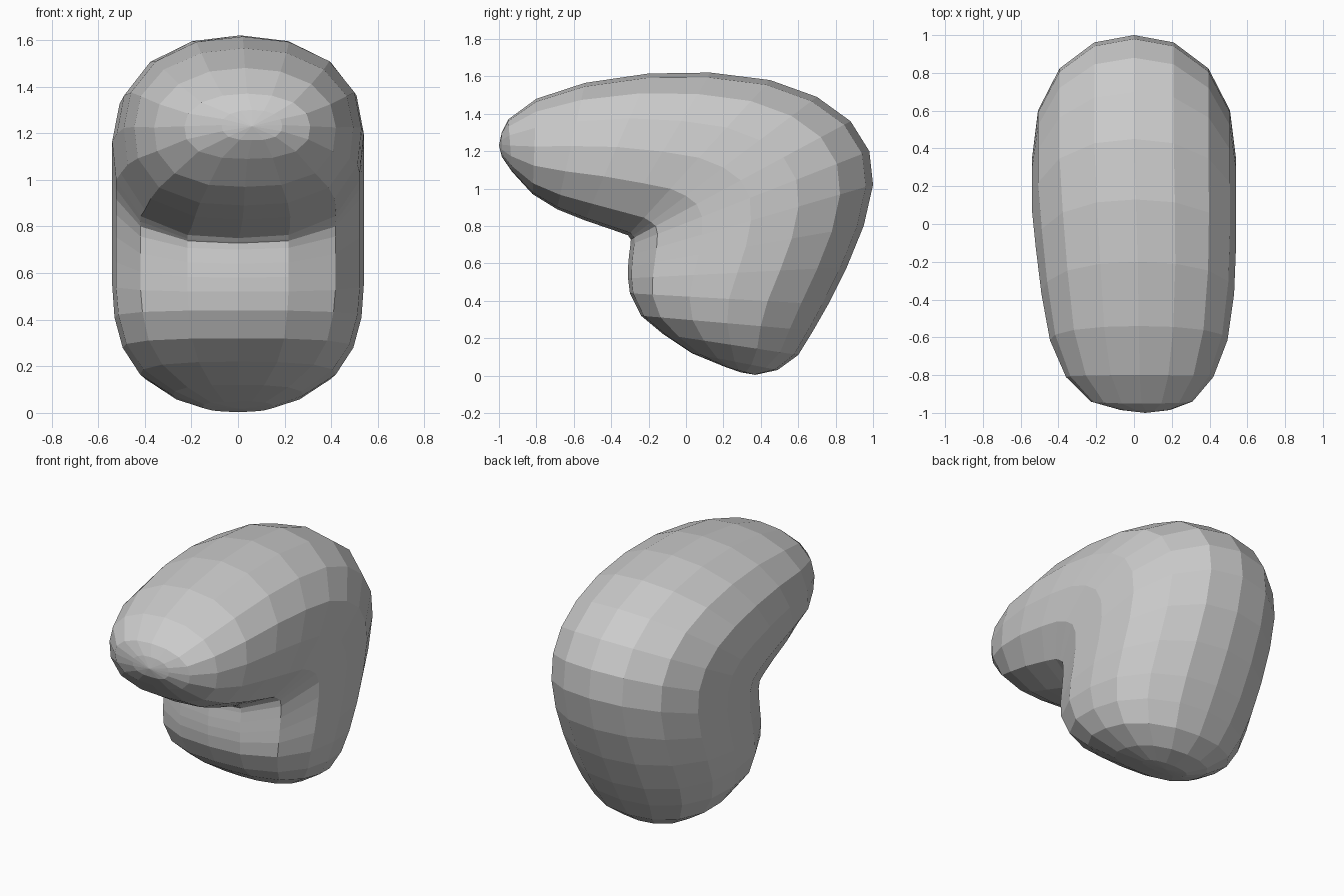
import bpy, bmesh
from math import sin, cos, tau
from mathutils import Vector

if "Cube" in bpy.data.objects:
    bpy.data.objects.remove(bpy.data.objects["Cube"])

SIDES = 16
# cross-sections along the bend: inner (y, z), outer (y, z), half width, x shift
STATIONS = [
    (-.985, 1.17, -.985, 1.30, .13, .06),
    (-.93, 1.09, -.95, 1.37, .27, .04),
    (-.82, .97, -.80, 1.48, .39, .03),
    (-.69, .89, -.54, 1.565, .47, .025),
    (-.54, .83, -.20, 1.615, .51, .02),
    (-.38, .775, .13, 1.62, .53, .01),
    (-.31, .75, .45, 1.58, .54, 0),
    (-.30, .735, .70, 1.49, .54, 0),
    (-.295, .728, .88, 1.36, .54, 0),
    (-.297, .70, .98, 1.20, .54, 0),
    (-.305, .64, 1.0, 1.02, .54, 0),
    (-.31, .58, .95, .80, .54, 0),
    (-.31, .52, .86, .58, .54, 0),
    (-.30, .44, .76, .38, .53, 0),
    (-.24, .32, .68, .24, .495, 0),
    (-.12, .22, .60, .11, .42, 0),
    (.03, .12, .49, .03, .28, 0),
    (.20, .05, .37, .004, .15, 0),
]


def section(bm, yi, zi, yo, zo, w, shift):
    """Rounded ring, squarer on the inner side of the bend."""
    inner, outer = Vector((shift, yi, zi)), Vector((shift, yo, zo))
    mid, half = (inner + outer) / 2, (outer - inner) / 2
    ring = []
    for i in range(SIDES):
        s, c = sin(tau * i / SIDES), cos(tau * i / SIDES)
        n = 2.2 if c > 0 else 2.7
        r = (abs(s) ** n + abs(c) ** n) ** (-1 / n)
        ring.append(bm.verts.new(mid + half * c * r + Vector((w * s * r, 0, 0))))
    return ring


bm = bmesh.new()
rings = [section(bm, *st) for st in STATIONS]

# skin between neighbouring sections
for a, b in zip(rings, rings[1:]):
    for i in range(SIDES):
        j = (i + 1) % SIDES
        bm.faces.new((a[i], a[j], b[j], b[i]))

# rounded tips at both ends
for ring, tip in ((rings[0], (.06, -1, 1.23)), (rings[-1], (0, .29, .018))):
    v = bm.verts.new(tip)
    for i in range(SIDES):
        bm.faces.new((ring[i], ring[(i + 1) % SIDES], v))

bmesh.ops.recalc_face_normals(bm, faces=bm.faces)
mesh = bpy.data.meshes.new("bent_body")
bm.to_mesh(mesh)
bm.free()
bpy.context.collection.objects.link(bpy.data.objects.new("bent_body", mesh))
